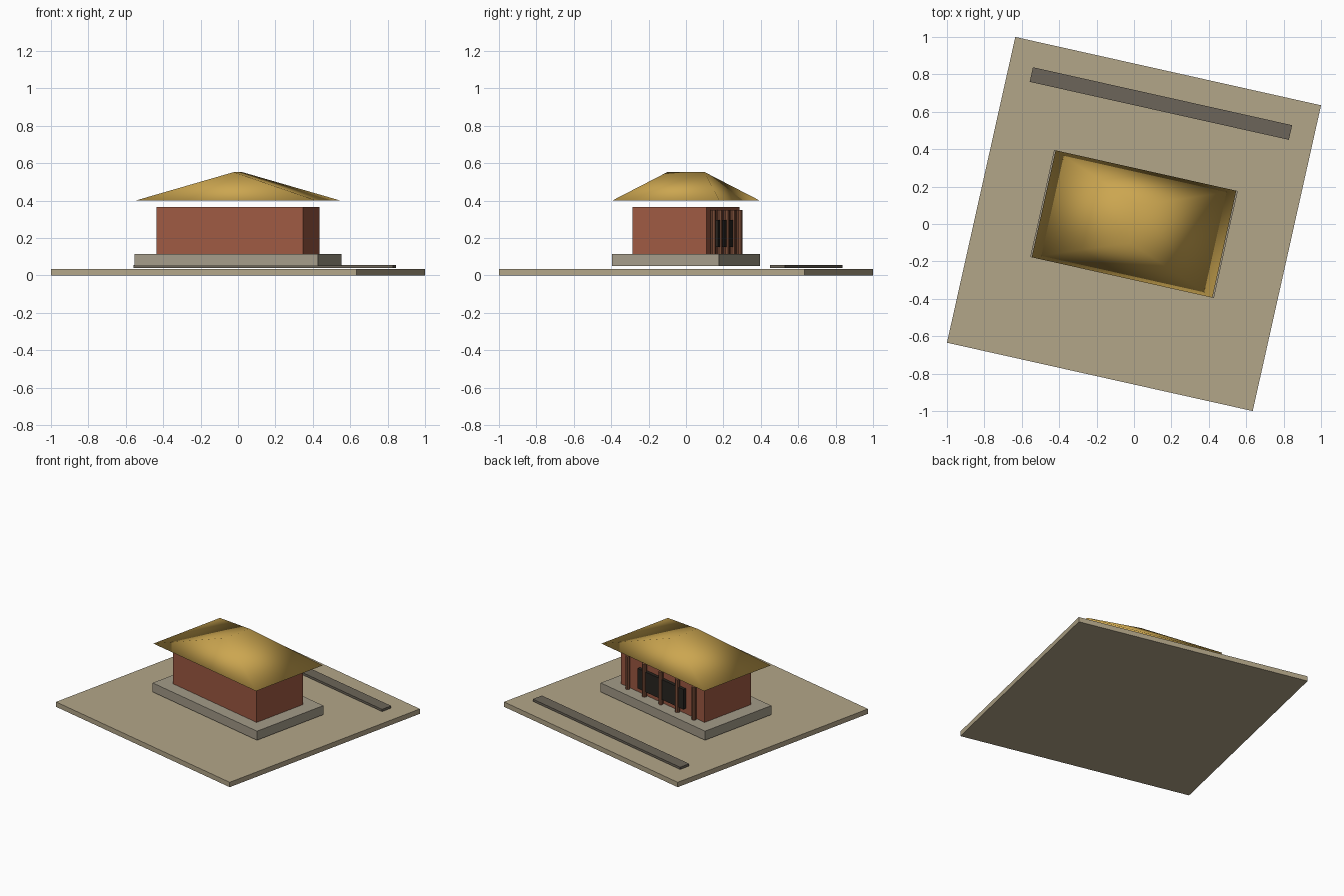
import bpy, bmesh, math
from mathutils import Matrix

if "Cube" in bpy.data.objects:
    bpy.data.objects.remove(bpy.data.objects["Cube"])

TURN = Matrix.Rotation(math.radians(-12.6), 4, 'Z')


def material(name, rgb):
    m = bpy.data.materials.new(name)
    m.diffuse_color = (*rgb, 1)
    m.use_nodes = True
    m.node_tree.nodes["Principled BSDF"].inputs["Base Color"].default_value = m.diffuse_color
    return m


earth = material("earth", (0.45, 0.38, 0.25))
stone = material("stone", (0.37, 0.33, 0.25))
paving = material("paving", (0.15, 0.13, 0.10))
plaster = material("red_plaster", (0.34, 0.10, 0.055))
timber = material("timber", (0.20, 0.075, 0.04))
dark = material("dark_wood", (0.022, 0.018, 0.014))
gold = material("gold_tiles", (0.60, 0.38, 0.08))


def finish(name, bm, mat, smooth=False):
    bmesh.ops.recalc_face_normals(bm, faces=bm.faces)
    for f in bm.faces:
        f.smooth = smooth
    me = bpy.data.meshes.new(name)
    bm.to_mesh(me)
    bm.free()
    me.materials.append(mat)
    ob = bpy.data.objects.new(name, me)
    ob.matrix_world = TURN
    bpy.context.collection.objects.link(ob)
    return ob


def box(name, x, y, z, mat):
    bm = bmesh.new()
    size = Matrix.Diagonal((x[1] - x[0], y[1] - y[0], z[1] - z[0], 1))
    mid = Matrix.Translation((sum(x) / 2, sum(y) / 2, sum(z) / 2))
    bmesh.ops.create_cube(bm, size=1, matrix=mid @ size)
    return finish(name, bm, mat)


def pillar(name, x, y, z, radius, mat):
    bm = bmesh.new()
    bmesh.ops.create_cone(bm, cap_ends=True, segments=8, radius1=radius, radius2=radius,
                          depth=z[1] - z[0], matrix=Matrix.Translation((x, y, sum(z) / 2)))
    return finish(name, bm, mat)


# Ground, path and plinth
box("ground", (-0.8375, 0.8375), (-0.8375, 0.8375), (0, 0.035), earth)
box("path", (-0.71, 0.71), (0.62, 0.70), (0.04, 0.056), paving)
box("plinth", (-0.503, 0.503), (-0.292, 0.292), (0.05, 0.115), stone)

# Hall body with its lattice panel and row of pillars
box("hall_walls", (-0.402, 0.402), (-0.203, 0.203), (0.115, 0.366), plaster)
box("lattice_panel", (-0.22, 0.22), (0.19, 0.225), (0.152, 0.296), dark)
for i in range(5):
    pillar(f"pillar_{i + 1}", -0.32 + 0.16 * i, 0.221, (0.115, 0.35), 0.016, timber)

# Hip roof, ridge running along the short side, smooth shaded
bm = bmesh.new()
w, d, r = 0.495, 0.293, 0.102
v = [bm.verts.new(p) for p in ((-w, -d, 0.4), (w, -d, 0.4), (w, d, 0.4), (-w, d, 0.4),
                               (0, -r, 0.552), (0, r, 0.552))]
for f in ((0, 1, 4), (1, 2, 5, 4), (2, 3, 5), (3, 0, 4, 5), (0, 2, 1), (0, 3, 2)):
    bm.faces.new([v[i] for i in f])
finish("roof", bm, gold, smooth=True)
